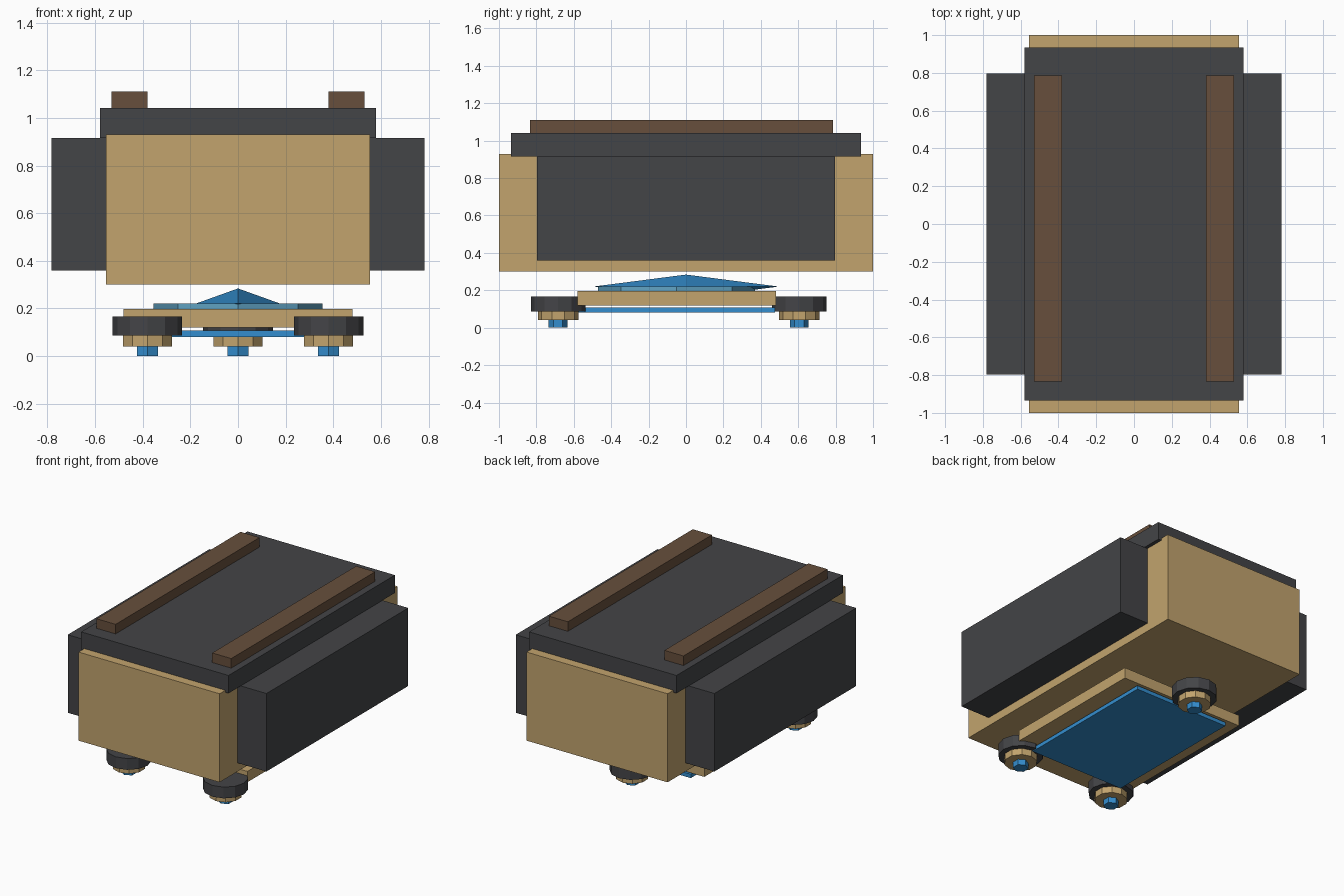
import bpy, bmesh
from mathutils import Matrix

if "Cube" in bpy.data.objects:
    bpy.data.objects.remove(bpy.data.objects["Cube"])


def material(name, rgb):
    m = bpy.data.materials.new(name)
    m.diffuse_color = (*rgb, 1)
    m.use_nodes = True
    m.node_tree.nodes["Principled BSDF"].inputs["Base Color"].default_value = m.diffuse_color
    return m


TAN = material("tan", (0.54, 0.37, 0.155))
DARK = material("charcoal", (0.057, 0.058, 0.063))
BROWN = material("brown", (0.135, 0.078, 0.045))
BLUE = material("blue", (0.034, 0.27, 0.62))
PALE = material("pale_blue", (0.12, 0.37, 0.55))


def finish(name, bm, mat):
    bmesh.ops.recalc_face_normals(bm, faces=bm.faces)
    me = bpy.data.meshes.new(name)
    bm.to_mesh(me)
    bm.free()
    me.materials.append(mat)
    ob = bpy.data.objects.new(name, me)
    bpy.context.collection.objects.link(ob)
    return ob


def box(name, x, y, z, mat):
    """Box from (min, max) ranges."""
    bm = bmesh.new()
    centre = [(a + b) / 2 for a, b in (x, y, z)]
    size = [b - a for a, b in (x, y, z)]
    bmesh.ops.create_cube(bm, size=1, matrix=Matrix.Translation(centre) @ Matrix.Diagonal((*size, 1)))
    return finish(name, bm, mat)


def prism(name, x, y, z, rx, ry, sides, mat):
    """Upright faceted disc with a corner on +x."""
    bm = bmesh.new()
    place = Matrix.Translation((x, y, sum(z) / 2)) @ Matrix.Diagonal((rx, ry, z[1] - z[0], 1))
    bmesh.ops.create_cone(bm, cap_ends=True, segments=sides, radius1=1, radius2=1, depth=1,
                          matrix=place)
    ob = finish(name, bm, mat)
    return ob


# Main case, lid, side boxes and top rails
box("main_case", (-0.555, 0.555), (-1, 1), (0.30, 0.93), TAN)
box("lid", (-0.58, 0.58), (-0.935, 0.935), (0.915, 1.042), DARK)
for side, s in (("left", -1), ("right", 1)):
    box(side + "_side_box", sorted((s * 0.55, s * 0.782)), (-0.797, 0.797), (0.36, 0.915), DARK)
    box(side + "_top_rail", sorted((s * 0.38, s * 0.53)), (-0.833, 0.785), (1.04, 1.11), BROWN)

# Base plates under the case
box("base_plate", (-0.48, 0.48), (-0.58, 0.48), (0.12, 0.197), TAN)
box("bottom_panel", (-0.37, 0.37), (-0.575, 0.475), (0.08, 0.107), BLUE)
prism("centre_pad", 0, -0.05, (0.19, 0.22), 0.355, 0.42, 8, PALE)

# Flattened diamond on the pad: two pyramids sharing a rim
bm = bmesh.new()
rim = [bm.verts.new(p) for p in ((0.178, 0, 0.22), (0, 0.495, 0.22), (-0.178, 0, 0.22), (0, -0.495, 0.22))]
for h in (0.284, 0.156):
    tip = bm.verts.new((0, 0, h))
    for i in range(4):
        bm.faces.new((rim[i], rim[(i + 1) % 4], tip))
finish("centre_diamond", bm, BLUE)

# Three stepped feet
for name, x, y in (("front_left", -0.38, -0.684), ("front_right", 0.38, -0.684), ("back", 0, 0.606)):
    prism(name + "_foot_collar", x, y, (0.086, 0.166), 0.146, 0.146, 12, DARK)
    prism(name + "_foot_ring", x, y, (0.04, 0.088), 0.108, 0.108, 10, TAN)
    prism(name + "_foot_tip", x, y, (0, 0.042), 0.05, 0.05, 6, BLUE)
